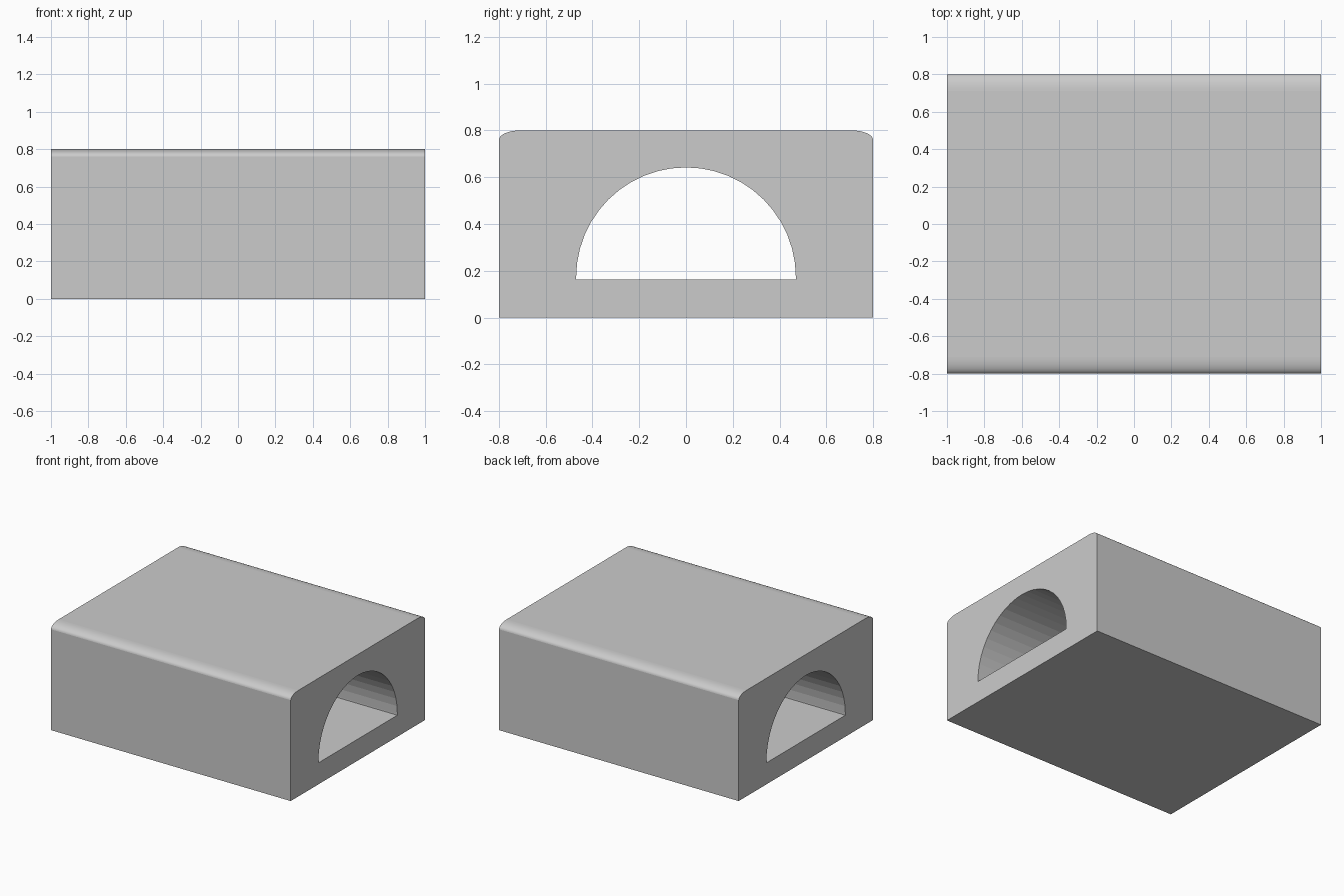
import bpy, bmesh
from math import sin, cos, pi

if "Cube" in bpy.data.objects:
    bpy.data.objects.remove(bpy.data.objects["Cube"])


def prism(name, profile, half_len):
    """Extrude a (y, z) profile along x."""
    bm = bmesh.new()
    a = [bm.verts.new((-half_len, y, z)) for y, z in profile]
    b = [bm.verts.new((half_len, y, z)) for y, z in profile]
    bm.faces.new(a)
    bm.faces.new(b[::-1])
    n = len(a)
    for i in range(n):
        j = (i + 1) % n
        f = bm.faces.new((a[i], b[i], b[j], a[j]))
        # only the narrow strips of the rounded shoulders are smooth
        f.smooth = f.calc_area() < 0.1 and name == "block"
    bmesh.ops.recalc_face_normals(bm, faces=bm.faces[:])
    me = bpy.data.meshes.new(name)
    bm.to_mesh(me)
    bm.free()
    ob = bpy.data.objects.new(name, me)
    bpy.context.collection.objects.link(ob)
    return ob


# Block with softly rounded upper long edges
RY, RZ, SEG = 0.09, 0.04, 8
right = [(0.8 - RY + RY * cos(i * pi / 2 / SEG), 0.8 - RZ + RZ * sin(i * pi / 2 / SEG))
         for i in range(SEG + 1)]
left = [(-y, z) for y, z in reversed(right)]
block = prism("block", [(-0.8, 0), (0.8, 0)] + right + left, 1.0)

# Arched tunnel running through the block
N = 24
arch = [(0.47 * cos(i * pi / N), 0.172 + 0.47 * sin(i * pi / N)) for i in range(N + 1)]
cutter = prism("tunnel_cutter", [(-0.47, 0.162), (0.47, 0.162)] + arch, 1.2)
cutter.hide_render = True
cutter.display_type = 'WIRE'

cut = block.modifiers.new("tunnel", 'BOOLEAN')
cut.operation = 'DIFFERENCE'
cut.solver = 'EXACT'
cut.object = cutter
